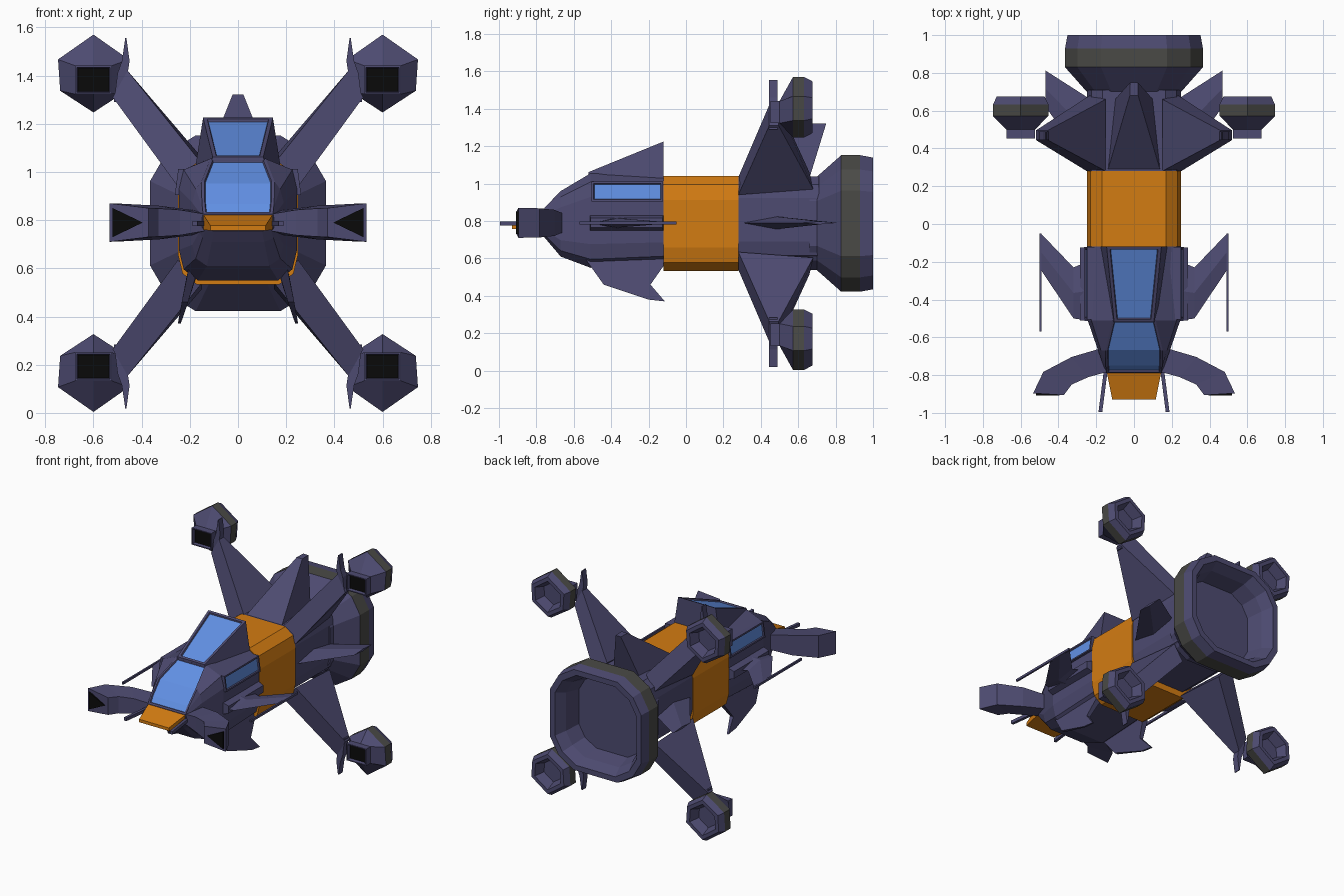
import bpy, bmesh
from mathutils import Vector

ZC = 0.787  # height of the ship's long axis


def material(name, rgb):
    m = bpy.data.materials.new(name)
    m.diffuse_color = (*rgb, 1)
    return m


MATS = [material("hull_purple", (0.075, 0.07, 0.165)),
        material("panel_orange", (0.65, 0.2, 0.006)),
        material("window_blue", (0.12, 0.28, 0.78)),
        material("band_grey", (0.068, 0.068, 0.062)),
        material("intake_black", (0.003, 0.003, 0.003))]
PURPLE, ORANGE, BLUE, GREY, BLACK = range(5)


def loft(name, rings, mat=PURPLE, bands=None, mirror="", panel=None):
    """Skin a list of rings; bands recolours segments; panel insets chosen faces."""
    bm = bmesh.new()
    vs = [[bm.verts.new((x, y, z - ZC)) for x, y, z in r] for r in rings]
    n = len(rings[0])
    for s in range(len(vs) - 1):
        for i in range(n):
            j = (i + 1) % n
            f = bm.faces.new((vs[s][i], vs[s][j], vs[s + 1][j], vs[s + 1][i]))
            f.material_index = (bands or {}).get(s, mat)
    for r in (vs[0], vs[-1]):
        bm.faces.new(r).material_index = mat
    bmesh.ops.recalc_face_normals(bm, faces=bm.faces)
    bm.normal_update()
    if panel:
        rule, width, depth, colour = panel
        picked = [f for f in bm.faces if rule(f.normal, f.calc_center_median())]
        bmesh.ops.inset_region(bm, faces=picked, thickness=width, depth=0, use_even_offset=True)
        bmesh.ops.inset_region(bm, faces=picked, thickness=0.004, depth=-depth, use_even_offset=True)
        for f in picked:
            f.material_index = colour
    me = bpy.data.meshes.new(name)
    bm.to_mesh(me)
    bm.free()
    for m in MATS:
        me.materials.append(m)
    ob = bpy.data.objects.new(name, me)
    ob.location.z = ZC
    bpy.context.collection.objects.link(ob)
    if mirror:
        mod = ob.modifiers.new("mirror", 'MIRROR')
        mod.use_axis = ("x" in mirror, False, "z" in mirror)
        mod.use_mirror_merge = False
    return ob


def sec(y, half, top, bot, tw=None):
    """Twelve-sided hull section."""
    zm, hh = (top + bot) / 2, (top - bot) / 2
    tw = tw or half * 0.68
    right = [(half * 0.68, bot), (half * 0.92, zm - hh * 0.82), (half, zm - hh * 0.5),
             (half, zm + hh * 0.5), (max(half * 0.92, tw), zm + hh * 0.82), (tw, top)]
    return [(x, y, z) for x, z in right] + [(-x, y, z) for x, z in reversed(right)]


def noz(y, r):
    """Rounded-square nozzle section of radius r."""
    pts = [(0.48, -1), (0.82, -0.79), (1, -0.48), (1, 0.48), (0.82, 0.79), (0.48, 1)]
    pts += [(-x, z) for x, z in reversed(pts)]
    return [(x * r, y, ZC + z * r) for x, z in pts]


def box(x0, x1, y0, y1, z0, z1):
    return [[(x, y0, z0), (x, y1, z0), (x, y1, z1), (x, y0, z1)] for x in (x0, x1)]


# Fuselage
loft("nose_hull", [sec(-0.12, 0.245, 1.035, 0.57), sec(-0.51, 0.245, 1.055, 0.55, 0.115),
                   sec(-0.67, 0.19, 0.96, 0.61, 0.152), sec(-0.755, 0.16, 0.872, 0.71, 0.15),
                   sec(-0.79, 0.147, 0.825, 0.755, 0.145)],
     panel=(lambda n, c: n.z > 0.3 and abs(c.x) < 0.01 and c.y < -0.52, 0.012, 0.008, BLUE))
loft("mid_hull", [sec(-0.12, 0.25, 1.04, 0.532), sec(0.28, 0.25, 1.04, 0.532)], ORANGE)
loft("rear_hull", [sec(0.28, 0.245, 1.038, 0.575), sec(0.71, 0.245, 1.038, 0.575)])

# Main engine nozzle with hollow back
loft("main_nozzle", [noz(0.66, 0.25), noz(0.70, 0.25), noz(0.83, 0.365), noz(0.93, 0.365),
                     noz(1.0, 0.352), noz(1.0, 0.315), noz(0.93, 0.28), noz(0.82, 0.255)],
     bands={2: GREY})

# Upper canopy wedge and side windows
loft("upper_canopy", [[(-0.125, -0.52, 1.0), (0.125, -0.52, 1.0), (0.105, -0.52, 1.062), (-0.105, -0.52, 1.062)],
                      [(-0.18, -0.12, 1.0), (0.18, -0.12, 1.0), (0.145, -0.12, 1.225), (-0.145, -0.12, 1.225)]],
     panel=(lambda n, c: n.z > 0.7, 0.016, 0.01, BLUE))
loft("side_window", [box(0.18, 0.2, -0.505, -0.122, 0.905, 1.012)[0],
                     [(0.262, -0.505, 0.905), (0.262, -0.122, 0.905), (0.248, -0.122, 1.012), (0.248, -0.505, 1.012)]],
     mirror="x", panel=(lambda n, c: n.x > 0.7, 0.011, 0.008, BLUE))

# Nose lip and nose prongs
loft("nose_lip", [[(-0.145, -0.78, 0.76), (0.145, -0.78, 0.76), (0.145, -0.78, 0.825), (-0.145, -0.78, 0.825)],
                  [(-0.115, -0.93, 0.757), (0.115, -0.93, 0.757), (0.115, -0.93, 0.778), (-0.115, -0.93, 0.778)]], ORANGE)
loft("nose_prong", [[(x - 0.01, y, 0.775), (x + 0.01, y, 0.775), (x + 0.01, y, 0.797), (x - 0.01, y, 0.797)]
                    for x, y in ((0.145, -0.74), (0.178, -0.995))], mirror="x")

# Front gun pods, sweeping out and forward
pod = [(0.13, -0.645, 0.13, -0.78, 0.045), (0.33, -0.704, 0.24, -0.81, 0.07),
       (0.48, -0.783, 0.33, -0.85, 0.078), (0.534, -0.896, 0.372, -0.906, 0.08)]
loft("gun_pod", [[(xo, yo, 0.79 - h), (xo, yo, 0.79 + h), (xi, yi, 0.79 + h * 0.75), (xi, yi, 0.79 - h * 0.75)]
                 for xo, yo, xi, yi, h in pod], mirror="x")
loft("gun_muzzle", [[(0.52, y, 0.85), (0.52, y, 0.73), (0.395, y, 0.79)] for y in (-0.895, -0.909)],
     BLACK, mirror="x")

# Small front wings with thin barrels
loft("wing_root", [[(0.23, -0.515, 0.745), (0.23, -0.12, 0.745), (0.23, -0.12, 0.835), (0.23, -0.515, 0.835)],
                   [(0.285, -0.51, 0.765), (0.285, -0.125, 0.765), (0.285, -0.125, 0.815), (0.285, -0.51, 0.815)]],
     mirror="x")
loft("front_wing", [[(x, a, 0.79), (x, (a + b) / 2, 0.79 + t), (x, b, 0.79), (x, (a + b) / 2, 0.79 - t)]
                    for x, a, b, t in ((0.25, -0.51, -0.2, 0.035), (0.32, -0.5, -0.23, 0.025), (0.495, -0.24, -0.048, 0.007))],
     mirror="x")
loft("wing_barrel", box(0.489, 0.501, -0.57, -0.05, 0.782, 0.798), mirror="x")

# Chin skids
skid = [(-0.54, 0.6), (-0.44, 0.46), (-0.2, 0.38), (-0.113, 0.37), (-0.19, 0.46), (-0.12, 0.56), (-0.12, 0.63), (-0.5, 0.64)]
loft("chin_skid", [[(0.19 + (0.6 - z) * 0.24 + d * min(1, 0.3 + (z - 0.37) * 4), y, z) for y, z in skid]
                   for d in (-0.025, 0.015)], mirror="x")

# Dorsal fin and horizontal rear fins
loft("dorsal_fin", [[(-0.14, 0.28, 1.03), (0.14, 0.28, 1.03), (0.1, 0.66, 1.03), (-0.1, 0.66, 1.03)],
                    [(-0.022, 0.68, 1.322), (0.022, 0.68, 1.322), (0.02, 0.75, 1.322), (-0.02, 0.75, 1.322)]])
loft("rear_side_fin", [[(x, a, 0.79), (x, (a + b) / 2, 0.79 + t), (x, b, 0.79), (x, (a + b) / 2, 0.79 - t)]
                       for x, a, b, t in ((0.23, 0.285, 0.66, 0.035), (0.468, 0.62, 0.812, 0.008))], mirror="x")

# Four engine arms with end blades
loft("engine_arm", [[(0.15, 0.28, 1.035), (0.25, 0.28, 0.94), (0.235, 0.68, 0.97), (0.15, 0.66, 1.06)],
                    [(0.458, 0.445, 1.42), (0.52, 0.445, 1.31), (0.52, 0.495, 1.31), (0.458, 0.495, 1.42)]], mirror="xz")
loft("arm_blade", [[(a, 0.445, z), (b, 0.445, z), (b, 0.49, z), (a, 0.49, z)]
                   for a, b, z in ((0.475, 0.515, 1.29), (0.458, 0.5, 1.41), (0.45, 0.482, 1.46), (0.463, 0.468, 1.555))],
     mirror="xz")

# Four outer engines: square intake flaring to a six-sided hollow nozzle
hexa = [(0, 0.163), (0.147, 0.06), (0.138, -0.07), (0, -0.16), (-0.138, -0.07), (-0.147, 0.06)]
sq = [(0, 0.034), (0.076, 0.034), (0.076, -0.084), (0, -0.084), (-0.076, -0.084), (-0.076, 0.034)]


def ering(shape, y, s=1):
    return [(0.6 + x * s, y, 1.407 + z * s) for x, z in shape]


loft("outer_engine", [ering(sq, 0.453), ering(sq, 0.50), ering(hexa, 0.572), ering(hexa, 0.632),
                      ering(hexa, 0.675, 0.86), ering(hexa, 0.675, 0.68), ering(hexa, 0.61, 0.5)],
     bands={2: GREY}, mirror="xz",
     panel=(lambda n, c: n.y < -0.9 and c.y < 0.46, 0.007, 0.02, BLACK))
